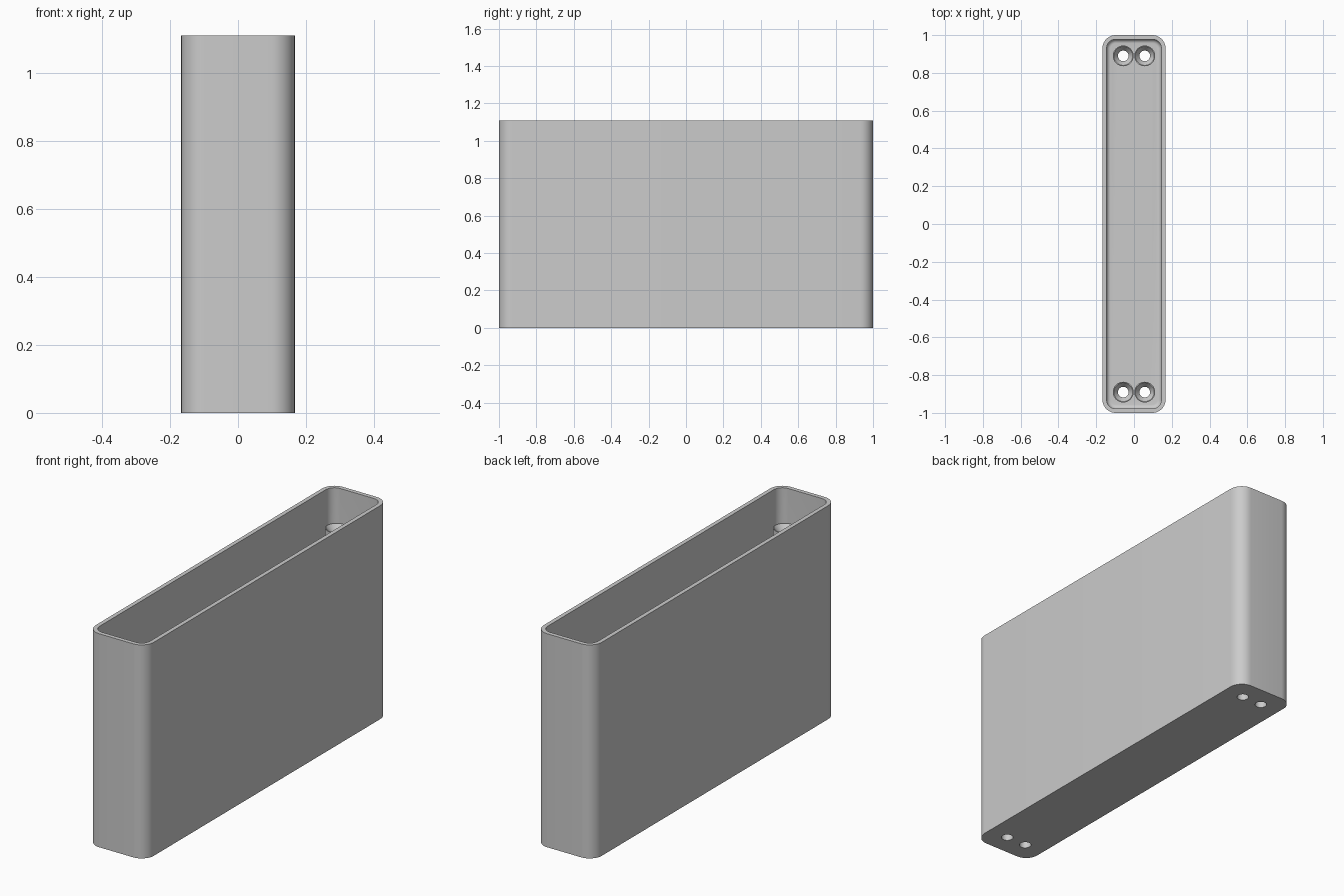
import bpy
import bmesh
from math import sin, cos, pi

cube = bpy.data.objects.get("Cube")
if cube:
    bpy.data.objects.remove(cube, do_unlink=True)

HALF_X, HALF_Y, HEIGHT = 0.167, 1.0, 1.11
CORNER, WALL, FLOOR, FILLET = 0.07, 0.022, 0.03, 0.022
POST_X, POST_Y, POST_R, BORE_R, POST_TOP = 0.057, 0.89, 0.055, 0.028, 0.95

grey = bpy.data.materials.new("plain grey")
grey.use_nodes = True
colour = (0.6, 0.6, 0.6, 1)
grey.diffuse_color = colour
grey.node_tree.nodes["Principled BSDF"].inputs["Base Color"].default_value = colour


def rounded_ring(bm, inset, z, steps=10):
    """Rounded rectangle of vertices, moved inward by inset."""
    r = CORNER - inset
    ring = []
    for k, (sx, sy) in enumerate([(1, 1), (-1, 1), (-1, -1), (1, -1)]):
        for i in range(steps + 1):
            a = (k + i / steps) * pi / 2
            ring.append(bm.verts.new((sx * (HALF_X - CORNER) + r * cos(a),
                                      sy * (HALF_Y - CORNER) + r * sin(a), z)))
    return ring


def circle_ring(bm, x, y, r, z, sides=40):
    return [bm.verts.new((x + r * cos(2 * pi * i / sides),
                          y + r * sin(2 * pi * i / sides), z)) for i in range(sides)]


def bridge(bm, rings):
    for a, b in zip(rings, rings[1:]):
        for i in range(len(a)):
            j = (i + 1) % len(a)
            bm.faces.new((a[i], a[j], b[j], b[i]))


def finish(bm, name):
    mesh = bpy.data.meshes.new(name)
    bm.to_mesh(mesh)
    bm.free()
    mesh.materials.append(grey)
    obj = bpy.data.objects.new(name, mesh)
    bpy.context.collection.objects.link(obj)
    return obj


def activate(obj):
    bpy.ops.object.select_all(action="DESELECT")
    obj.select_set(True)
    bpy.context.view_layer.objects.active = obj


# Open case: outer wall, rim, inner wall, floor fillet and floor
bm = bmesh.new()
rings = [rounded_ring(bm, 0, 0), rounded_ring(bm, 0, HEIGHT),
         rounded_ring(bm, WALL, HEIGHT)]
for i in range(7):
    a = i / 6 * pi / 2
    rings.append(rounded_ring(bm, WALL + FILLET * (1 - cos(a)),
                              FLOOR + FILLET * (1 - sin(a))))
bridge(bm, rings)
bm.faces.new(rings[0][::-1])
bm.faces.new(rings[-1])
bmesh.ops.recalc_face_normals(bm, faces=bm.faces[:])
case = finish(bm, "case")

spots = [(sx * POST_X, sy * POST_Y) for sx in (-1, 1) for sy in (-1, 1)]

# Screw holes through the floor
bm = bmesh.new()
for x, y in spots:
    ends = [circle_ring(bm, x, y, BORE_R, z) for z in (-0.05, FLOOR + 0.05)]
    bridge(bm, ends)
    bm.faces.new(ends[0][::-1])
    bm.faces.new(ends[1])
cutter = finish(bm, "hole_cutter")
cutter.hide_render = True
activate(case)
cut = case.modifiers.new("screw_holes", "BOOLEAN")
cut.operation = "DIFFERENCE"
cut.solver = "EXACT"
cut.object = cutter
bpy.ops.object.modifier_apply(modifier=cut.name)
bpy.data.objects.remove(cutter, do_unlink=True)
bpy.ops.object.shade_smooth_by_angle(angle=pi / 6)

# Hollow screw posts with countersunk tops
profile = [(POST_R, FLOOR), (POST_R, POST_TOP), (POST_R - 0.005, POST_TOP),
           (BORE_R, POST_TOP - 0.03), (BORE_R, FLOOR)]
for n, (x, y) in enumerate(spots):
    bm = bmesh.new()
    bridge(bm, [circle_ring(bm, x, y, r, z) for r, z in profile])
    post = finish(bm, f"screw_post_{n + 1}")
    activate(post)
    bpy.ops.object.shade_smooth_by_angle(angle=pi / 6)
